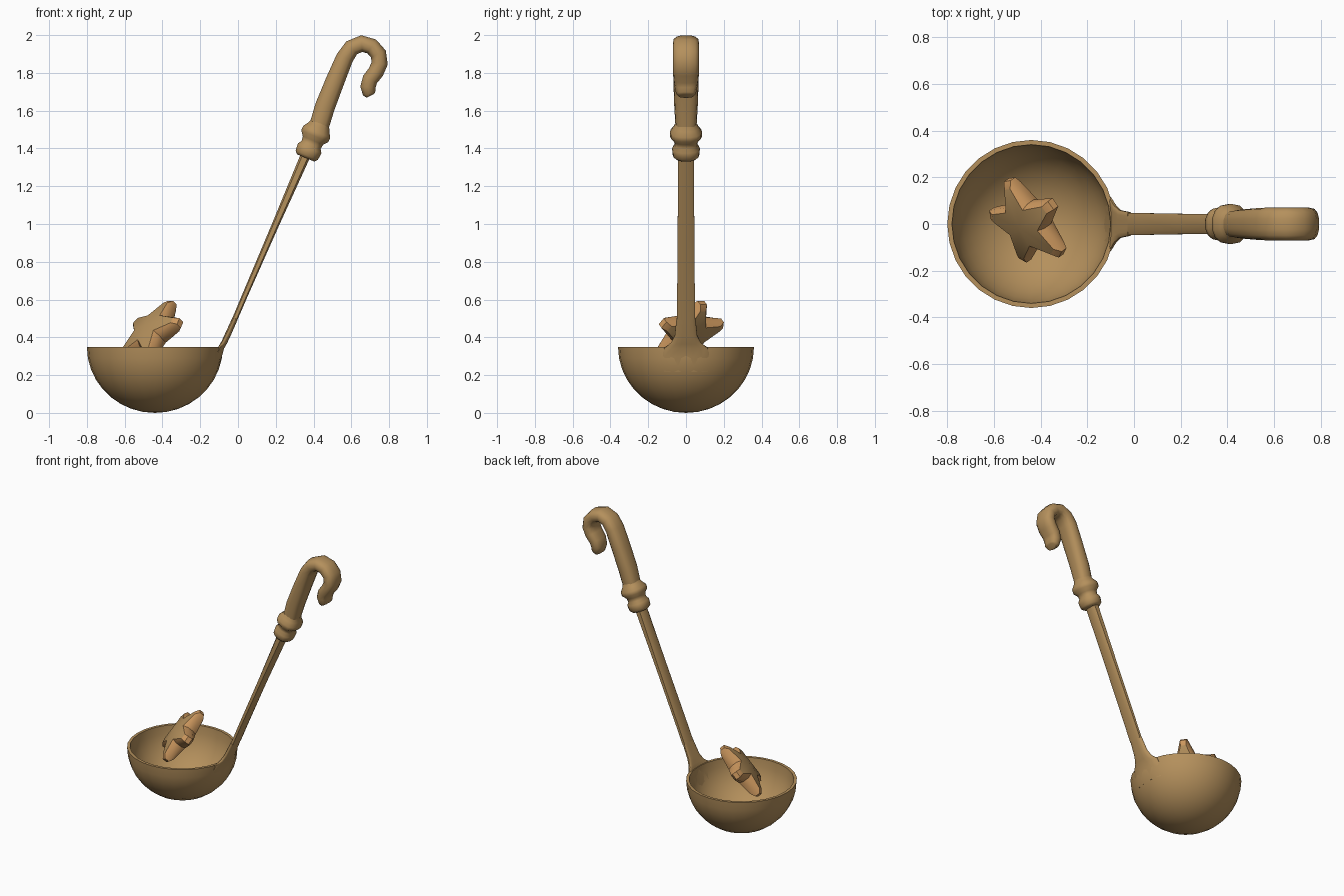
import bpy, bmesh, math
from mathutils import Vector, Matrix

cube = bpy.data.objects.get("Cube")
if cube:
    bpy.data.objects.remove(cube, do_unlink=True)


def material(name, rgb):
    m = bpy.data.materials.new(name)
    m.use_nodes = True
    color = (*rgb, 1)
    m.diffuse_color = color
    m.node_tree.nodes["Principled BSDF"].inputs["Base Color"].default_value = color
    return m


wood = material("wood brown", (0.46, 0.28, 0.108))
orange = material("warm orange", (0.62, 0.32, 0.115))


def finish(name, bm, mats, angle):
    bmesh.ops.recalc_face_normals(bm, faces=bm.faces)
    me = bpy.data.meshes.new(name)
    bm.to_mesh(me)
    bm.free()
    for m in mats:
        me.materials.append(m)
    me.shade_smooth()
    me.set_sharp_from_angle(angle=math.radians(angle))
    ob = bpy.data.objects.new(name, me)
    bpy.context.collection.objects.link(ob)
    return ob


def bridge(bm, a, b):
    n = len(a)
    return [bm.faces.new((a[i], a[(i + 1) % n], b[(i + 1) % n], b[i])) for i in range(n)]


def spow(v, p):
    return math.copysign(abs(v) ** p, v)


def sweep(name, rows, sides, power, bow=0):
    """Loft rounded sections (x, z, half depth, half width) along a path in the xz plane."""
    bm = bmesh.new()
    rings = []
    for i, (x, z, depth, width) in enumerate(rows):
        p, q = rows[max(i - 1, 0)], rows[min(i + 1, len(rows) - 1)]
        t = Vector((q[0] - p[0], 0, q[1] - p[1])).normalized()
        n = Vector((t.z, 0, -t.x))
        ring = []
        for k in range(sides):
            a = math.tau * (k + 0.5) / sides
            y = width * spow(math.sin(a), power)
            co = Vector((x - bow * y * y, y, z)) + n * depth * spow(math.cos(a), power)
            ring.append(bm.verts.new(co))
        rings.append(ring)
    for a, b in zip(rings, rings[1:]):
        bridge(bm, a, b)
    bm.faces.new(rings[0])
    bm.faces.new(rings[-1])
    return finish(name, bm, [wood], 50)


# Bowl: hollow half ellipsoid turned around its own axis
bm = bmesh.new()
STEPS, SEGMENTS, RIM = 9, 28, 0.35
outer = [(0.36 * math.sin(t), RIM - 0.35 * math.cos(t))
         for t in (math.pi / 2 * i / STEPS for i in range(1, STEPS + 1))]
inner = [(r * 0.945, RIM - (RIM - z) * 0.94) for r, z in reversed(outer)]
rings = []
for r, z in outer + inner:
    rings.append([bm.verts.new((-0.44 + r * math.cos(math.tau * k / SEGMENTS),
                                r * math.sin(math.tau * k / SEGMENTS), z))
                  for k in range(SEGMENTS)])
for a, b in zip(rings, rings[1:]):
    bridge(bm, a, b)
for ring, z in ((rings[0], 0), (rings[-1], RIM * 0.06)):
    tip = bm.verts.new((-0.44, 0, z))
    for k in range(SEGMENTS):
        bm.faces.new((ring[k], ring[(k + 1) % SEGMENTS], tip))
finish("bowl", bm, [wood], 50)

# Flared neck that grows out of the bowl wall
sweep("neck", [(-0.117, 0.22, 0.009, 0.13), (-0.094, 0.3, 0.011, 0.13),
               (-0.084, 0.345, 0.013, 0.115), (-0.073, 0.37, 0.015, 0.08),
               (-0.055, 0.41, 0.016, 0.06), (-0.015, 0.5, 0.015, 0.051)], 16, 0.7, bow=1.35)

# Long flat shaft
sweep("shaft", [(-0.016, 0.498, 0.015, 0.05), (0.04, 0.63, 0.016, 0.049),
                (0.2, 1.0, 0.02, 0.046), (0.365, 1.38, 0.028, 0.044)], 8, 0.6)

# Collar with two beads, set along the shaft direction
start, along = Vector((0.358, 1.35)), Vector((0.39, 0.92)).normalized()
beads = [(0, 0.055), (0.015, 0.07), (0.055, 0.074), (0.075, 0.06), (0.1, 0.064),
         (0.125, 0.086), (0.15, 0.086), (0.175, 0.068), (0.2, 0.056)]
sweep("collar", [(*(start + along * d), r * 0.93, r) for d, r in beads], 14, 0.85)

# Grip that bends over into a hook
sweep("hooked_grip", [(0.43, 1.52, 0.053, 0.056), (0.46, 1.62, 0.054, 0.062),
                      (0.515, 1.76, 0.051, 0.067), (0.565, 1.88, 0.047, 0.07),
                      (0.602, 1.933, 0.045, 0.07), (0.655, 1.955, 0.045, 0.07),
                      (0.708, 1.94, 0.044, 0.07), (0.743, 1.9, 0.044, 0.07),
                      (0.75, 1.85, 0.044, 0.07), (0.73, 1.805, 0.043, 0.069),
                      (0.699, 1.765, 0.042, 0.066), (0.688, 1.725, 0.041, 0.06),
                      (0.694, 1.69, 0.034, 0.052), (0.7, 1.678, 0.022, 0.04)], 14, 0.75)

# Tilted puffy star above the bowl
normal = Vector((-0.63, -0.45, 0.64)).normalized()
u = Vector((0.11, 0.08, 0.164))
u = (u - normal * u.dot(normal)).normalized()
v = normal.cross(u)
frame = Matrix((u, v, normal)).transposed()
centre = Vector((-0.452, 0.01, 0.426))
outline = []
for arm in range(5):
    for degrees, r in ((-6, 0.205), (6, 0.205), (36, 0.108)):
        outline.append((math.radians(72 * arm + degrees), r))
bm = bmesh.new()


def star_ring(scale, height):
    return [bm.verts.new(centre + frame @ Vector((r * scale * math.cos(a), r * scale * math.sin(a),
                                                  height * (1.15 if r < 0.15 else 0.8))))
            for a, r in outline]


layers = [star_ring(s, h) for s, h in ((0.85, -0.045), (1, -0.02), (1, 0.02), (0.85, 0.045))]
for a, b in zip(layers, layers[1:]):
    for f in bridge(bm, a, b):
        f.material_index = 1
for ring, h in ((layers[0], -0.065), (layers[-1], 0.065)):
    peak = bm.verts.new(centre + normal * h)
    for k in range(len(ring)):
        bm.faces.new((ring[k], ring[(k + 1) % len(ring)], peak))
finish("star", bm, [wood, orange], 35)
